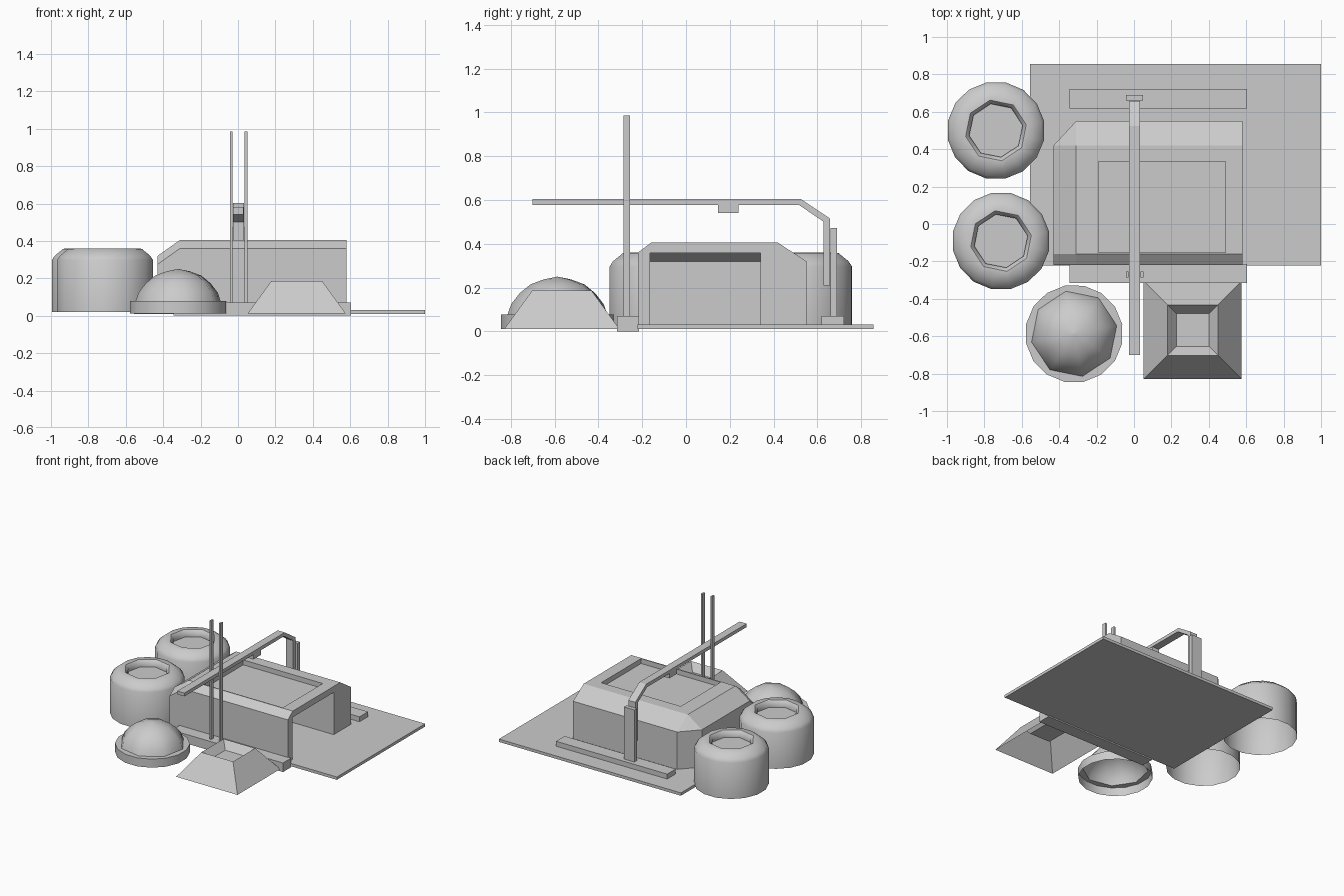
import bpy, bmesh, math

if "Cube" in bpy.data.objects:
    bpy.data.objects.remove(bpy.data.objects["Cube"])


def finish(bm, name):
    bmesh.ops.recalc_face_normals(bm, faces=bm.faces)
    me = bpy.data.meshes.new(name)
    bm.to_mesh(me)
    bm.free()
    ob = bpy.data.objects.new(name, me)
    bpy.context.collection.objects.link(ob)
    return ob


def hull(name, pts):
    bm = bmesh.new()
    for p in pts:
        bm.verts.new(p)
    bmesh.ops.convex_hull(bm, input=bm.verts)
    bmesh.ops.dissolve_limit(bm, angle_limit=0.02, verts=bm.verts, edges=bm.edges)
    return finish(bm, name)


def box(name, x0, x1, y0, y1, z0, z1):
    return hull(name, [(x, y, z) for x in (x0, x1) for y in (y0, y1) for z in (z0, z1)])


def loft(name, rings):
    """Skin stacked rings, open at the first and closed at the last."""
    bm = bmesh.new()
    loops = [[bm.verts.new(p) for p in r] for r in rings]
    n = len(loops[0])
    for a, b in zip(loops, loops[1:]):
        for i in range(n):
            j = (i + 1) % n
            bm.faces.new((a[i], a[j], b[j], b[i]))
    bm.faces.new(loops[-1])
    bmesh.ops.remove_doubles(bm, verts=bm.verts, dist=1e-5)
    return finish(bm, name)


def ring(cx, cy, r, z, octagon=False, phase=11):
    """16 points; octagon mode pulls every second point onto the chord."""
    pts = []
    for i in range(16):
        a = math.radians(i * 22.5 + phase)
        k = r * math.cos(math.pi / 8) if octagon and i % 2 else r
        pts.append((cx + k * math.cos(a), cy + k * math.sin(a), z))
    return pts


def smooth(ob):
    bpy.ops.object.select_all(action='DESELECT')
    ob.select_set(True)
    bpy.context.view_layer.objects.active = ob
    bpy.ops.object.shade_smooth_by_angle(angle=math.radians(50))


def cut(ob, cutter):
    m = ob.modifiers.new("cut", 'BOOLEAN')
    m.operation = 'DIFFERENCE'
    m.solver = 'EXACT'
    m.object = cutter
    cutter.hide_render = True
    cutter.hide_viewport = True


# ground slab and the two rails
box("ground_slab", -0.555, 1.0, -0.222, 0.855, 0.01, 0.032)
box("front_rail", -0.345, 0.605, -0.315, -0.215, 0.0, 0.07)
box("back_rail", -0.345, 0.605, 0.618, 0.722, 0.02, 0.07)

# main hall with sloped eaves and a cut back corner
hall = hull("hall", [
    (-.43, -.22, .02), (.58, -.22, .02), (.58, .55, .02), (-.31, .55, .02), (-.43, .42, .02),
    (-.31, -.22, .36), (.58, -.22, .36), (-.43, -.22, .275),
    (-.43, -.16, .32), (-.43, .42, .32), (-.31, .55, .32), (.58, .55, .32),
    (-.31, -.16, .405), (.58, -.16, .405), (-.31, .42, .405), (.58, .42, .405)])
cut(hall, box("roof_recess_cutter", -.19, .49, -.152, .335, .367, .5))
cut(hall, hull("interior_cutter", [(x, y, z) for y in (-.165, .34) for x, z in
               ((-.38, -.02), (-.38, .32), (-.32, .358), (.7, .358), (.7, -.02))]))

# two round tanks with sunken octagonal lids
for i, (cx, cy) in enumerate(((-.738, .5), (-.711, -.091))):
    smooth(loft(f"tank_{i + 1}", [
        ring(cx, cy, .262, .02), ring(cx, cy, .262, .297), ring(cx, cy, .247, .32),
        ring(cx, cy, .2, .358), ring(cx, cy, .165, .36, True),
        ring(cx, cy, .145, .34, True), ring(cx, cy, .145, .31, True)]))

# faceted dome rising from a round collar
c = (-.32, -.587)
smooth(loft("dome", [
    ring(*c, .262, .012), ring(*c, .262, .078), ring(*c, .232, .078, True),
    ring(*c, .215, .125, True), ring(*c, .175, .175, True),
    ring(*c, .125, .215, True), ring(*c, .065, .237, True), ring(*c, .002, .25, True)]))


# square hopper mound with a sunken top
def square(r, z, cx=.314, cy=-.567):
    return [(cx + sx * r, cy + sy * r, z) for sx, sy in ((-1, -1), (1, -1), (1, 1), (-1, 1))]


loft("hopper", [square(.262, .012), square(.135, .187), square(.088, .13)])

# twin masts on the front rail
for side, x in (("left", -.0365), ("right", .0425)):
    box(f"{side}_mast", x - .007, x + .007, -.285, -.255, .03, .985)

# crane arm: bent strip extruded across x
arm = [(-.70, .578), (-.70, .604), (.525, .604), (.658, .515),
       (.658, .21), (.627, .21), (.627, .502), (.515, .578)]
bm = bmesh.new()
face = bm.faces.new([bm.verts.new((-.028, y, z)) for y, z in arm])
ext = bmesh.ops.extrude_face_region(bm, geom=[face])
bmesh.ops.translate(bm, vec=(.06, 0, 0),
                    verts=[v for v in ext['geom'] if isinstance(v, bmesh.types.BMVert)])
finish(bm, "crane_arm")

# hoist block under the arm and the back post
box("hoist_block", -.026, .03, .145, .24, .54, .58)
box("back_post", -.042, .047, .659, .69, .03, .472)
